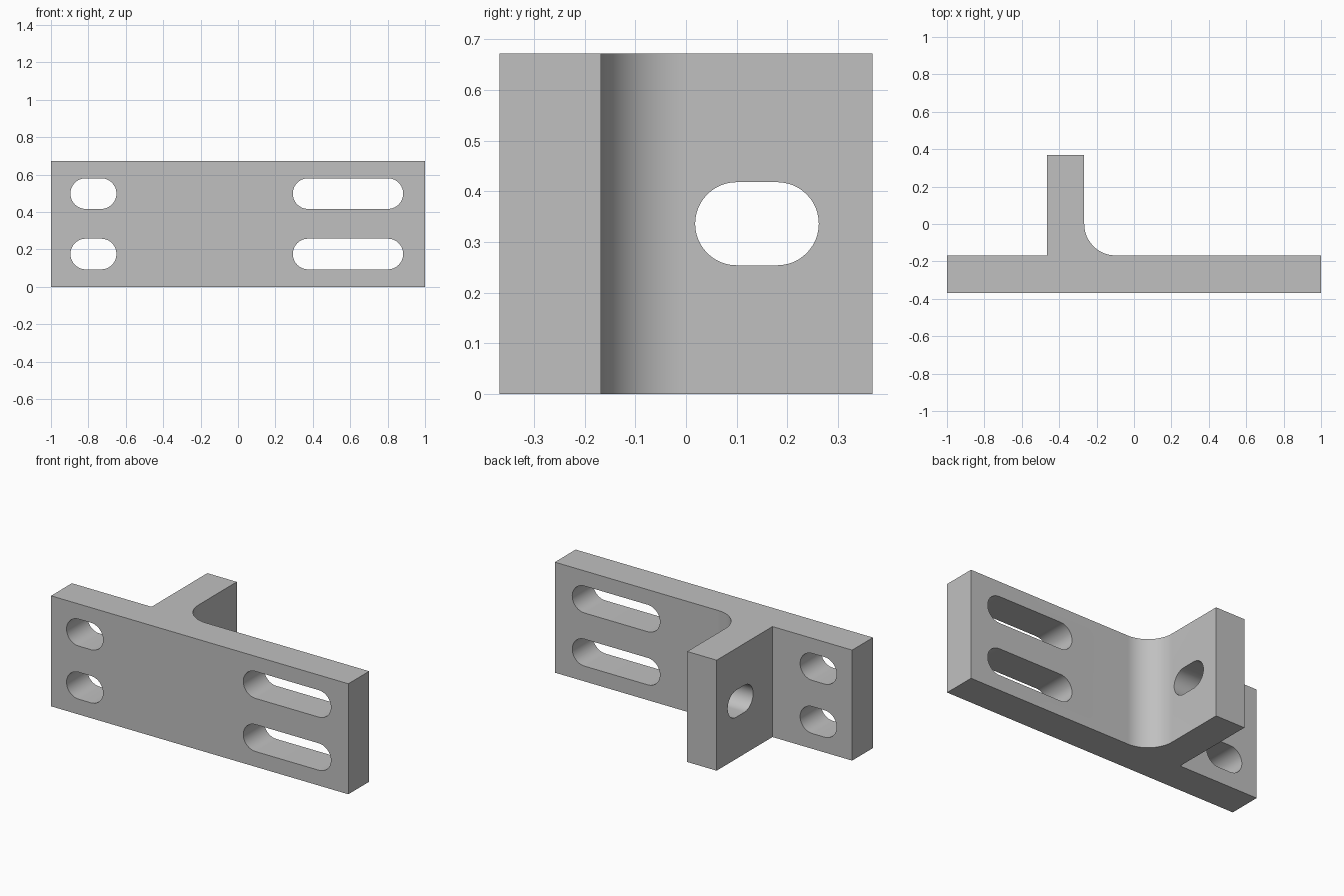
import bpy, bmesh
from math import sin, cos, pi, radians
from mathutils import Matrix, Vector

if "Cube" in bpy.data.objects:
    bpy.data.objects.remove(bpy.data.objects["Cube"], do_unlink=True)

HALF_L, HALF_D, HEIGHT = 1.0, 0.368, 0.672
PLATE_BACK = -0.168
WEB_X0, WEB_X1 = -0.464, -0.266
FILLET = 0.168
SLOT_R = 0.082

grey = bpy.data.materials.new("plain grey")
grey.use_nodes = True
colour = (0.53, 0.53, 0.53, 1)
grey.diffuse_color = colour
grey.node_tree.nodes["Principled BSDF"].inputs["Base Color"].default_value = colour


def prism(name, outline, depth, matrix=Matrix()):
    """Extrude a flat outline along its local z, then place it."""
    bm = bmesh.new()
    face = bm.faces.new([bm.verts.new((x, y, 0)) for x, y in outline])
    new = bmesh.ops.extrude_face_region(bm, geom=[face])["geom"]
    bmesh.ops.translate(bm, vec=(0, 0, depth),
                        verts=[v for v in new if isinstance(v, bmesh.types.BMVert)])
    bmesh.ops.transform(bm, matrix=matrix, verts=bm.verts)
    bmesh.ops.recalc_face_normals(bm, faces=bm.faces)
    mesh = bpy.data.meshes.new(name)
    bm.to_mesh(mesh)
    bm.free()
    mesh.materials.append(grey)
    obj = bpy.data.objects.new(name, mesh)
    bpy.context.collection.objects.link(obj)
    return obj


def arc(cx, cy, r, start, end, steps=24):
    angles = [start + (end - start) * i / steps for i in range(steps + 1)]
    return [(cx + r * cos(a), cy + r * sin(a)) for a in angles]


def slot_outline(length):
    c = length / 2 - SLOT_R
    return arc(c, 0, SLOT_R, -pi / 2, pi / 2) + arc(-c, 0, SLOT_R, pi / 2, 3 * pi / 2)


# T-shaped bracket with a fillet on one side of the web
outline = [(-HALF_L, -HALF_D), (HALF_L, -HALF_D), (HALF_L, PLATE_BACK)]
outline += arc(WEB_X1 + FILLET, PLATE_BACK + FILLET, FILLET, -pi / 2, -pi)
outline += [(WEB_X1, HALF_D), (WEB_X0, HALF_D), (WEB_X0, PLATE_BACK), (-HALF_L, PLATE_BACK)]
bracket = prism("slotted_bracket", outline, HEIGHT)

# Slots through the plate: short pair on the right, long pair on the left
cutters = []
through_plate = Matrix.Rotation(pi / 2, 4, "X")
for x, length in ((-0.773, 0.246), (0.588, 0.59)):
    for z in (0.175, 0.498):
        place = Matrix.Translation((x, -0.1, z)) @ through_plate
        cutters.append(prism("plate_slot_cutter", slot_outline(length), 0.4, place))

# Slot through the web
through_web = Matrix((Vector((0, 0, 1, 0)), Vector((1, 0, 0, 0)),
                      Vector((0, 1, 0, 0)), Vector((0, 0, 0, 1))))
place = Matrix.Translation((-0.55, 0.14, HEIGHT / 2)) @ through_web
cutters.append(prism("web_slot_cutter", slot_outline(0.244), 0.4, place))

# Cut the slots, keep the result and drop the cutters
for cutter in cutters:
    cutter.hide_render = True
    mod = bracket.modifiers.new("slot", "BOOLEAN")
    mod.operation, mod.solver, mod.object = "DIFFERENCE", "EXACT", cutter
bpy.context.view_layer.update()
graph = bpy.context.evaluated_depsgraph_get()
cut_mesh = bpy.data.meshes.new_from_object(bracket.evaluated_get(graph))
bracket.modifiers.clear()
bracket.data = cut_mesh
for cutter in cutters:
    bpy.data.objects.remove(cutter, do_unlink=True)

# Smooth curved walls, sharp edges
bpy.ops.object.select_all(action="DESELECT")
bracket.select_set(True)
bpy.context.view_layer.objects.active = bracket
bpy.ops.object.shade_smooth_by_angle(angle=radians(30))
